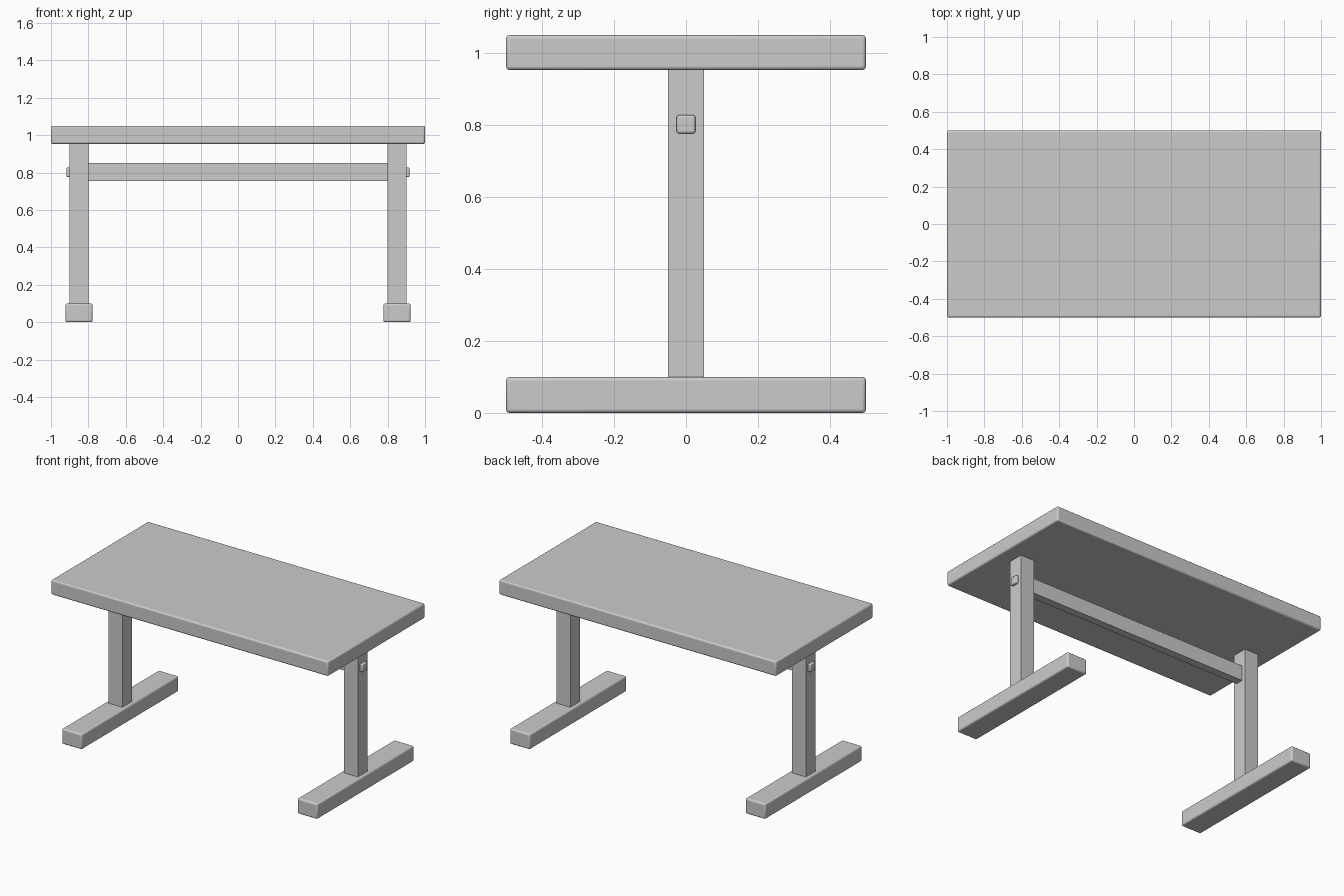
import bpy
import math

if "Cube" in bpy.data.objects:
    bpy.data.objects.remove(bpy.data.objects["Cube"])


def box(name, lo, hi, bevel=0.0):
    """Axis-aligned box between two corners, optionally with rounded edges."""
    bpy.ops.mesh.primitive_cube_add(size=1, location=[(a + b) / 2 for a, b in zip(lo, hi)])
    ob = bpy.context.object
    ob.name = name
    ob.scale = [b - a for a, b in zip(lo, hi)]
    bpy.ops.object.transform_apply(location=False, rotation=False, scale=True)
    if bevel:
        mod = ob.modifiers.new("rounded_edges", 'BEVEL')
        mod.width = bevel
        mod.segments = 3
        bpy.ops.object.shade_smooth_by_angle(angle=math.radians(35))
    return ob


# Tabletop
box("tabletop", (-1, -0.5, 0.953), (1, 0.5, 1.05), 0.01)

# Trestles: foot, upright and the peg end showing through the upright
for side, c in (("left", -0.85), ("right", 0.85)):
    box(side + "_foot", (c - 0.0725, -0.5, 0), (c + 0.0725, 0.5, 0.1), 0.01)
    box(side + "_leg", (c - 0.05, -0.05, 0.09), (c + 0.05, 0.05, 0.96))
    outer = math.copysign(0.917, c)
    inner = math.copysign(0.86, c)
    box(side + "_peg", (min(outer, inner), -0.026, 0.776),
        (max(outer, inner), 0.026, 0.828), 0.007)

# Stretcher between the legs
box("stretcher", (-0.81, -0.025, 0.754), (0.81, 0.025, 0.852))
